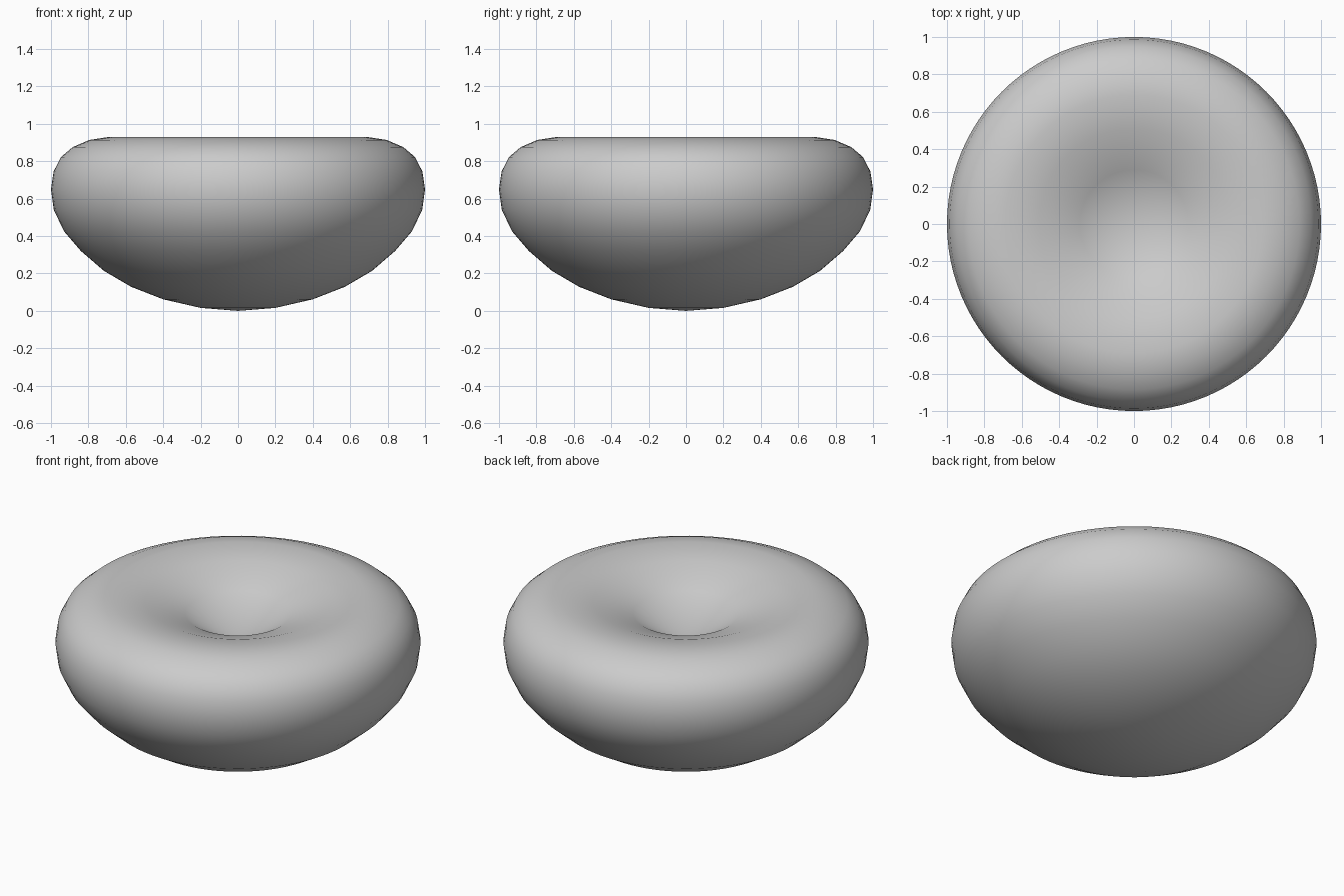
import bpy
import bmesh
import math

cube = bpy.data.objects.get("Cube")
if cube:
    bpy.data.objects.remove(cube)

# One grey material
GREY = (0.6, 0.6, 0.6, 1)
grey = bpy.data.materials.new("plain grey")
grey.use_nodes = True
grey.diffuse_color = GREY
grey.node_tree.nodes["Principled BSDF"].inputs["Base Color"].default_value = GREY

# Half profile (radius, height): round belly, soft rim, then the dimple
PROFILE = [(0, 0), (.2, .016), (.4, .062), (.57, .128), (.717, .214),
           (.84, .32), (.93, .425), (.985, .54), (1, .65), (.986, .745),
           (.947, .822), (.885, .875), (.794, .914), (.69, .93),
           (.51, .9), (.29, .82), (0, .655)]
SEGMENTS = 96


def lathe(name, profile, material):
    """Spin a profile around the z axis into a closed, smooth body."""
    bm = bmesh.new()
    verts = [bm.verts.new((r, 0, z)) for r, z in profile]
    edges = [bm.edges.new(pair) for pair in zip(verts, verts[1:])]
    bmesh.ops.spin(bm, geom=verts + edges, axis=(0, 0, 1), cent=(0, 0, 0),
                   angle=math.tau, steps=SEGMENTS, use_duplicate=False)
    bmesh.ops.remove_doubles(bm, verts=bm.verts, dist=0.0005)
    bmesh.ops.recalc_face_normals(bm, faces=bm.faces)
    for face in bm.faces:
        face.smooth = True
    mesh = bpy.data.meshes.new(name)
    bm.to_mesh(mesh)
    bm.free()
    mesh.materials.append(material)
    obj = bpy.data.objects.new(name, mesh)
    bpy.context.collection.objects.link(obj)
    return obj


# Dimpled round body
lathe("dimpled_body", PROFILE, grey)
